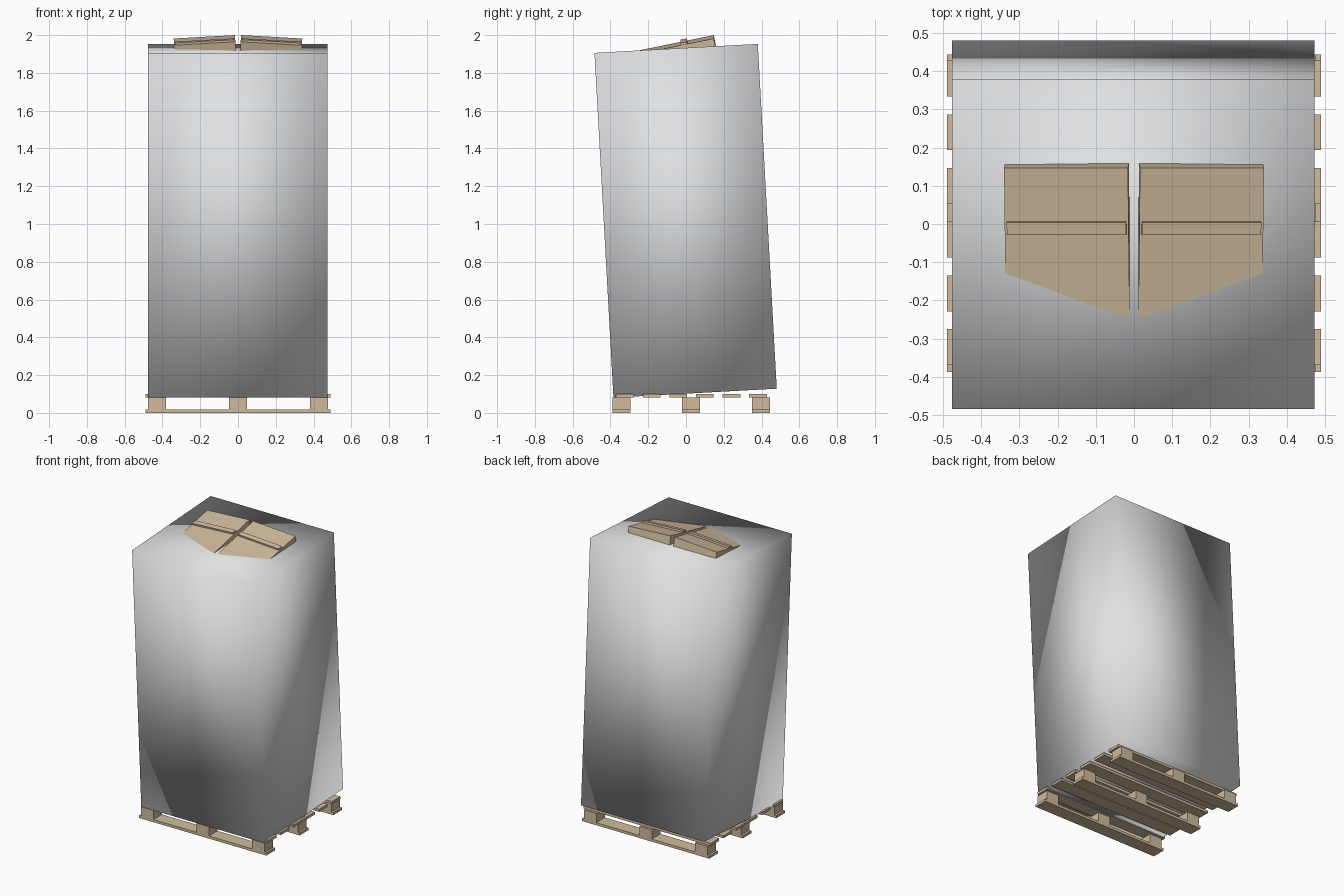
import bpy
from math import atan, radians
from mathutils import Euler, Vector

old = bpy.data.objects.get("Cube")
if old:
    bpy.data.objects.remove(old, do_unlink=True)


def material(name, colour):
    mat = bpy.data.materials.new(name)
    mat.use_nodes = True
    mat.diffuse_color = (*colour, 1)
    mat.node_tree.nodes["Principled BSDF"].inputs["Base Color"].default_value = (*colour, 1)
    return mat


TAN = material("tan wood and cardboard", (0.63, 0.50, 0.335))
WRAP = material("pale grey wrap", (0.74, 0.75, 0.76))


def box(name, centre, size, mat, rot=(0, 0, 0)):
    bpy.ops.mesh.primitive_cube_add(size=1, location=centre, rotation=rot)
    ob = bpy.context.object
    ob.name = name
    ob.scale = size
    bpy.ops.object.transform_apply(location=False, rotation=False, scale=True)
    ob.data.materials.append(mat)
    return ob


# Pallet: bottom boards with three blocks each
BOARD_W, BOARD_T, PALLET_L = 0.094, 0.018, 0.98
for row, y in zip(("front", "middle", "back"), (-0.341, 0.027, 0.397)):
    box(f"{row}_bottom_board", (0, y, BOARD_T / 2), (PALLET_L, BOARD_W, BOARD_T), TAN)
    for side, x in (("right", -0.428), ("centre", 0), ("left", 0.428)):
        box(f"{row}_{side}_block", (x, y, 0.05), (0.095, BOARD_W, 0.064), TAN)

# Pallet: evenly spaced deck boards
for i in range(6):
    box(f"deck_board_{i + 1}", (0, -0.3225 + 0.1407 * i, 0.091),
        (PALLET_L, BOARD_W, BOARD_T), TAN)

# Tall wrapped load, leaning forward and softly shaded across its corners
load = box("wrapped_load", (-0.002, -0.002, 1.017), (0.95, 0.866, 1.828), WRAP,
           (radians(3.15), 0, 0))
bpy.ops.object.shade_smooth()

# Two tilted cartons sunk into the top, each with a raised strip
CARTON = Vector((0.325, 0.398, 0.075))
for side, s in (("right", -1), ("left", 1)):
    rot = Euler((atan(0.205), s * radians(3.2), 0))
    turn = rot.to_matrix()
    back_inner_top = Vector((s * 0.016, 0.147, 2.0))
    centre = back_inner_top + turn @ Vector((s * CARTON.x / 2, -CARTON.y / 2, -CARTON.z / 2))
    box(f"{side}_carton", centre, CARTON, TAN, rot)
    strip = centre + turn @ Vector((0, 0.039, CARTON.z / 2 + 0.002))
    box(f"{side}_carton_strip", strip, (0.313, 0.034, 0.02), TAN, rot)
